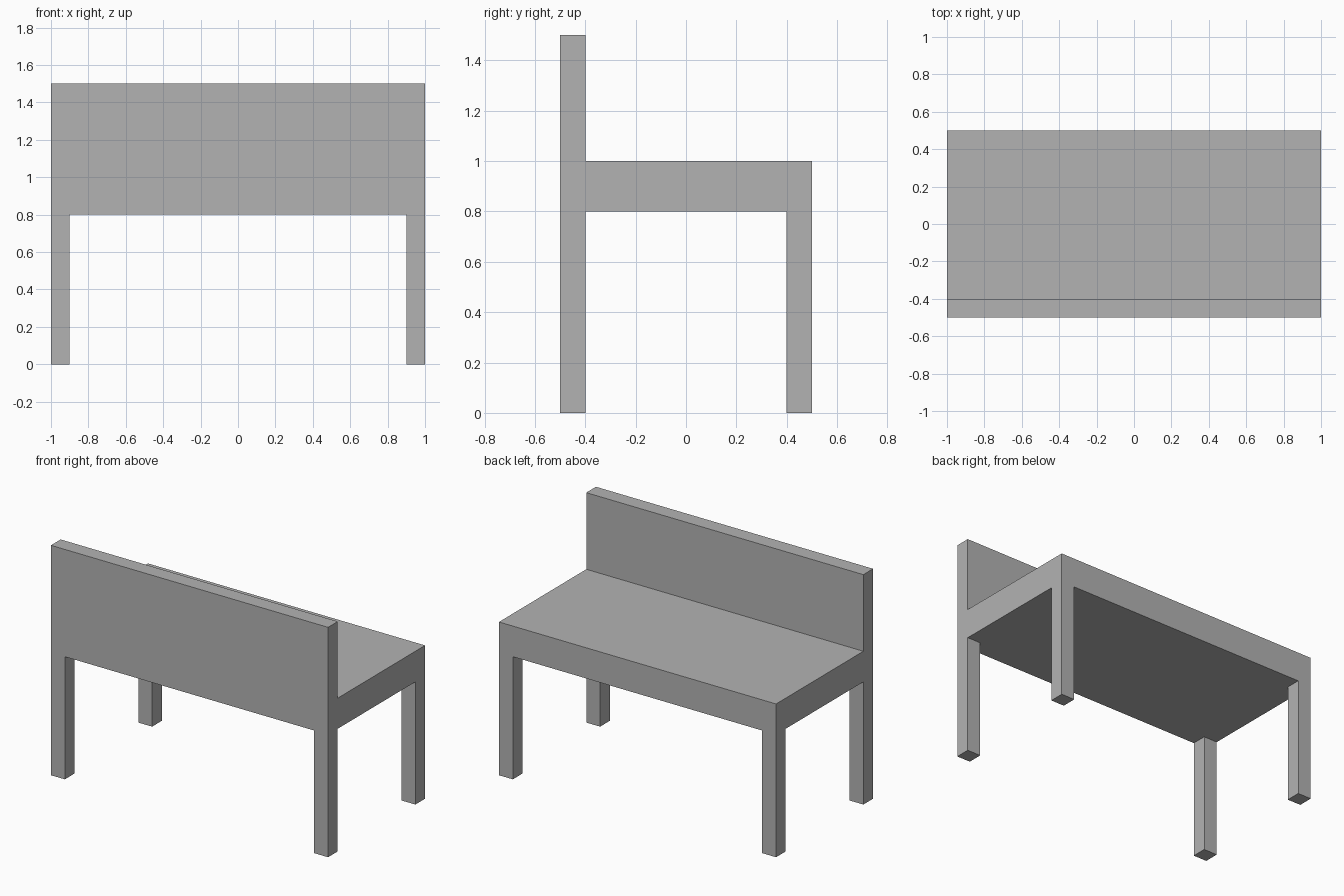
import bpy
from mathutils import Vector

# Remove the default cube
cube = bpy.data.objects.get("Cube")
if cube:
    bpy.data.objects.remove(cube, do_unlink=True)

# Single plain grey
grey = bpy.data.materials.new("grey")
grey.use_nodes = True
colour = (0.45, 0.45, 0.45, 1)
grey.diffuse_color = colour
grey.node_tree.nodes["Principled BSDF"].inputs["Base Color"].default_value = colour


def box(name, low, high):
    """Flat-shaded box between two opposite corners."""
    low, high = Vector(low), Vector(high)
    bpy.ops.mesh.primitive_cube_add(size=1, location=(low + high) / 2)
    obj = bpy.context.object
    obj.name = obj.data.name = name
    for v in obj.data.vertices:
        v.co *= high - low
    obj.data.materials.append(grey)
    return obj


HALF_W, HALF_D = 1.0, 0.5
THICK = 0.1
SEAT_BOTTOM, SEAT_TOP, BACK_TOP = 0.8, 1.0, 1.5

# Seat slab, butted against the backrest
box("seat", (-HALF_W, -HALF_D + THICK, SEAT_BOTTOM), (HALF_W, HALF_D, SEAT_TOP))

# Backrest panel along the -y edge
box("backrest", (-HALF_W, -HALF_D, SEAT_BOTTOM), (HALF_W, -HALF_D + THICK, BACK_TOP))

# Four square legs flush with the corners
for side, x in (("right", -HALF_W), ("left", HALF_W - THICK)):
    for end, y in (("front", -HALF_D), ("back", HALF_D - THICK)):
        box(f"{end}_{side}_leg", (x, y, 0), (x + THICK, y + THICK, SEAT_BOTTOM))
